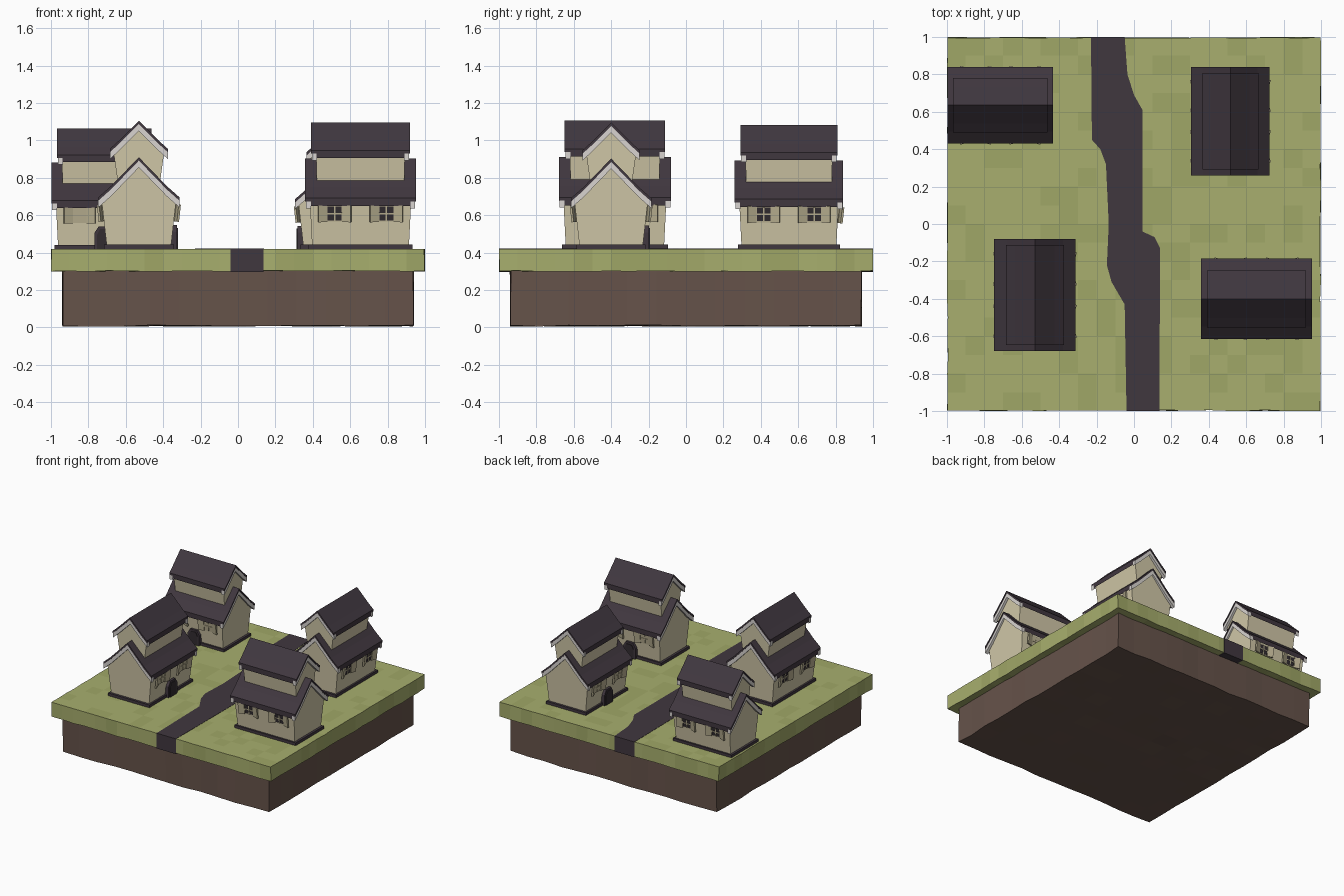
import bpy, bmesh, math, random
from mathutils import Matrix, Vector

if "Cube" in bpy.data.objects:
    bpy.data.objects.remove(bpy.data.objects["Cube"])

random.seed(4)
T, R = Matrix.Translation, Matrix.Rotation
GROUND = 0.42


def material(name, rgb):
    m = bpy.data.materials.new(name)
    lin = [((c / 255 + 0.055) / 1.055) ** 2.4 for c in rgb]
    m.diffuse_color = (*lin, 1)
    m.use_nodes = True
    m.node_tree.nodes["Principled BSDF"].inputs["Base Color"].default_value = m.diffuse_color
    return m


GRASS = material("grass green", (168, 175, 110))
GRASS2 = material("olive grass", (160, 167, 103))
DIRT = material("soil brown", (102, 83, 74))
DARK = material("dark slate", (64, 55, 63))
WALL = material("cream plaster", (209, 200, 168))
TRIM = material("pale trim", (216, 212, 208))
SHUTTER = material("tan shutter", (186, 177, 146))
GLASS = material("dark glass", (50, 44, 48))


def finish(name, bm, mats, matrix=Matrix()):
    bm.transform(matrix)
    bmesh.ops.recalc_face_normals(bm, faces=bm.faces)
    me = bpy.data.meshes.new(name)
    bm.to_mesh(me)
    bm.free()
    for m in mats:
        me.materials.append(m)
    ob = bpy.data.objects.new(name, me)
    bpy.context.collection.objects.link(ob)
    return ob


def box(name, size, mat, matrix):
    bm = bmesh.new()
    bmesh.ops.create_cube(bm, size=1)
    bmesh.ops.scale(bm, vec=size, verts=bm.verts)
    return finish(name, bm, [mat], matrix)


def prism(name, pts, ends, mat, matrix):
    """Sweep a (y, z) profile along x; ends(z) gives the two x values."""
    bm = bmesh.new()
    a = [bm.verts.new((ends(z)[0], y, z)) for y, z in pts]
    b = [bm.verts.new((ends(z)[1], y, z)) for y, z in pts]
    bm.faces.new(a)
    bm.faces.new(b)
    n = len(pts)
    for i in range(n):
        j = (i + 1) % n
        bm.faces.new((a[i], a[j], b[j], b[i]))
    return finish(name, bm, [mat], matrix)


# ---- ground block -------------------------------------------------------
def slab(name, half, z0, z1, n, mats, wobble):
    bm = bmesh.new()
    bmesh.ops.create_grid(bm, x_segments=n, y_segments=n, size=half, matrix=T((0, 0, z1)))
    ext = bmesh.ops.extrude_face_region(bm, geom=bm.faces[:], use_keep_orig=True)
    for v in ext["geom"]:
        if isinstance(v, bmesh.types.BMVert):
            v.co.z = z0 + random.uniform(0, wobble)
    for v in bm.verts:
        for k in (0, 1):
            if abs(abs(v.co[k]) - half) < 1e-4:
                v.co[k] -= math.copysign(random.uniform(0, wobble), v.co[k])
    for f in bm.faces:
        f.material_index = int(len(mats) > 1 and random.random() < 0.35)
    return finish(name, bm, mats)


slab("soil_block", 0.942, 0.005, 0.31, 12, [DIRT], 0.008)
slab("grass_slab", 1.0, 0.298, GROUND, 20, [GRASS, GRASS2], 0.006)

# winding path, running right through the grass
left = [(-.04, -1), (-.05, -.43), (-.12, -.31), (-.145, -.22), (-.135, 0), (-.15, .32),
        (-.18, .4), (-.225, .45), (-.23, 1)]
right = [(.135, -1), (.14, -.13), (.11, -.07), (.045, -.04), (.045, .61), (0, .69), (-.035, .8), (-.05, 1)]
bm = bmesh.new()
face = bm.faces.new([bm.verts.new((x, y, GROUND + .002)) for x, y in right + left[::-1]])
ext = bmesh.ops.extrude_face_region(bm, geom=[face], use_keep_orig=True)
for v in ext["geom"]:
    if isinstance(v, bmesh.types.BMVert):
        v.co.z = 0.297
finish("path", bm, [DARK])


# ---- houses -------------------------------------------------------------
def roof(name, half, hl, M):
    """Flared gable roof: half = upper profile from ridge to eave."""
    top = [(-y, z) for y, z in half[::-1]] + half[1:]

    def band(d0, d1):
        return [(y, z - d0) for y, z in top] + [(y, z - d1) for y, z in top[::-1]]
    prism(name + "_tiles", band(0, .018), lambda z: (-hl, hl), DARK, M)
    prism(name + "_underside", band(.016, .042), lambda z: (.03 - hl, hl - .03), DARK, M)
    for s in (-1, 1):
        prism(name + "_gable_board", band(.017, .055),
              lambda z: (s * (hl - .032), s * (hl - .004)), TRIM, M)


def window(M, pane):
    box("window_frame", (.092, .014, .09), SHUTTER, M)
    box("window_pane", (.076, .018, .074), pane, M)
    box("window_bar", (.008, .024, .078), SHUTTER, M)
    box("window_bar", (.078, .024, .008), SHUTTER, M)
    for s in (-1, 1):
        hinge = T((s * .04, -.008, 0)) @ R(s * -.3, 4, 'Z') @ T((s * .026, 0, 0))
        box("shutter", (.05, .012, .092), SHUTTER, M @ hinge)


def house(x, y, turn, scale):
    M = T((x, y, GROUND)) @ R(math.radians(turn), 4, 'Z') @ Matrix.Scale(scale, 4)
    box("house_plinth", (.565, .375, .024), DARK, M @ T((0, 0, .011)))

    def low(z):
        h = .262 + .05 * z
        return -h, h

    def up(z):
        h = .235 + .03 * (z - .3)
        return -h, h
    prism("lower_walls", [(-.17, 0), (.17, 0), (.2, .265), (0, .455), (-.2, .265)], low, WALL, M)
    prism("upper_walls", [(-.105, .3), (.105, .3), (.138, .535), (0, .655), (-.138, .535)], up, WALL, M)
    roof("lower_roof", [(0, .49), (.15, .335), (.218, .275)], .3, M)
    roof("upper_roof", [(0, .685), (.105, .58), (.155, .535)], .268, M)
    # windows on both long walls, tilted with the leaning plaster
    for side, pane in ((0, SHUTTER), (math.pi, GLASS)):
        for wx in (-.14, .14):
            W = M @ R(side, 4, 'Z') @ T((wx, -.191, .193)) @ R(math.atan(.111), 4, 'X')
            window(W, pane)
    # arched door facing the path
    arch = [(-.056, 0), (.056, 0), (.056, .09), (.032, .128), (-.032, .128), (-.056, .09)]
    D = M @ R(math.pi / 2, 4, 'Z')
    prism("door_frame", arch, lambda z: (-.205, -.16), DARK, D)
    prism("door_leaf", [(a * .75, b * .88) for a, b in arch], lambda z: (-.21, -.2), GLASS, D)


house(-.715, .635, 0, .94)
house(.515, .55, -90, .965)
house(-.53, -.38, 90, 1.0)
house(.655, -.4, 180, .985)
